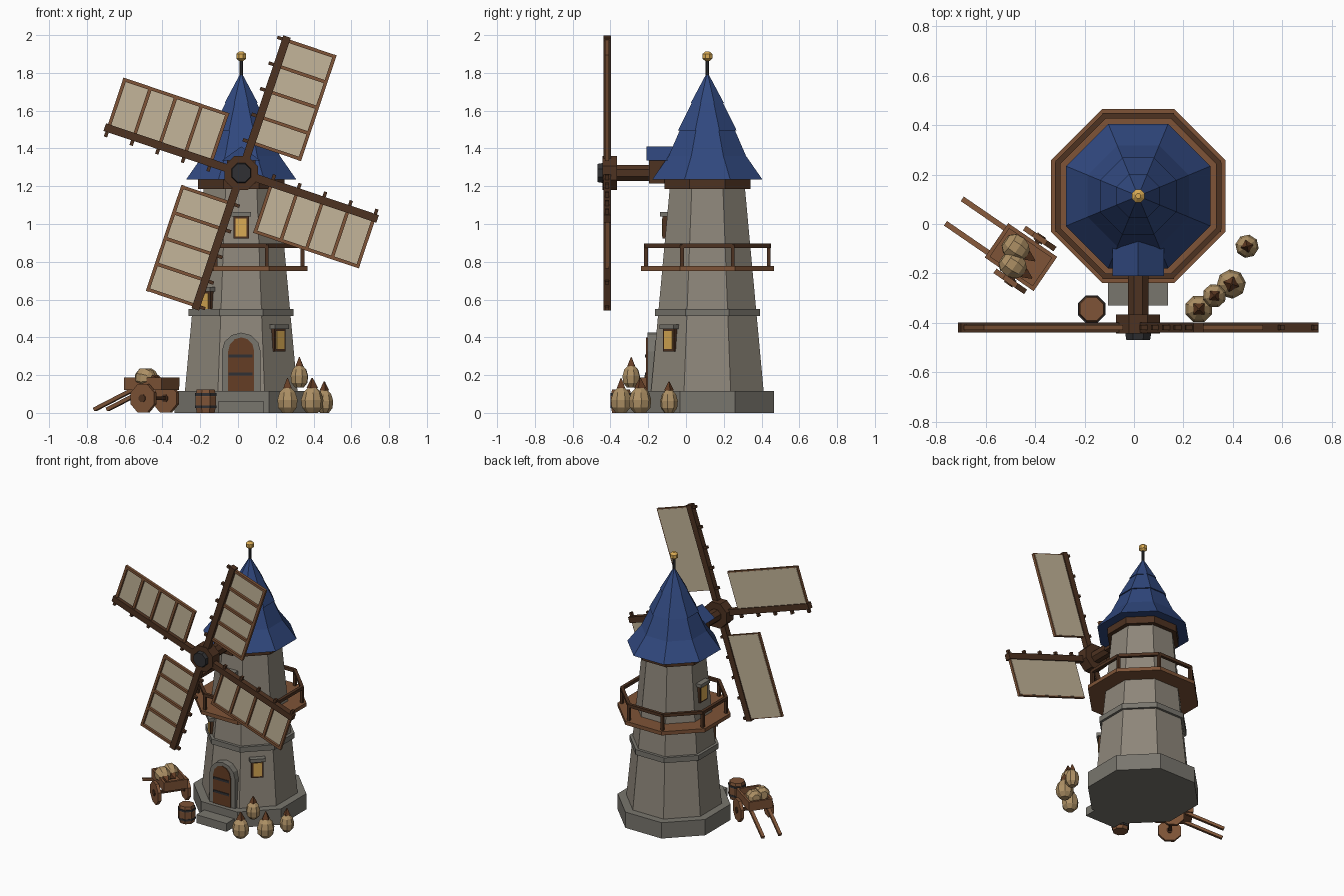
import bpy, bmesh, math
from mathutils import Matrix, Vector

if "Cube" in bpy.data.objects:
    bpy.data.objects.remove(bpy.data.objects["Cube"])

CX, CY = 0.017, 0.113          # tower axis
HUB_Z = 1.27
I = Matrix.Identity(4)
T = Matrix.Translation


def mat(name, rgb):
    m = bpy.data.materials.new(name)
    m.diffuse_color = (*rgb, 1)
    m.use_nodes = True
    m.node_tree.nodes["Principled BSDF"].inputs["Base Color"].default_value = m.diffuse_color
    return m


STONE = mat("stone", (0.27, 0.24, 0.195))
TRIM = mat("trim_stone", (0.19, 0.18, 0.155))
BLUE = mat("roof_blue", (0.03, 0.065, 0.21))
WOOD = mat("wood", (0.21, 0.088, 0.038))
DARK = mat("dark_wood", (0.075, 0.032, 0.015))
DOOR = mat("door_brown", (0.13, 0.047, 0.018))
GOLD = mat("gold", (0.70, 0.41, 0.09))
SACK = mat("sackcloth", (0.42, 0.28, 0.13))
SAIL = mat("sail_cloth", (0.55, 0.46, 0.32))
IRON = mat("iron", (0.03, 0.03, 0.033))


def finish(name, bm, m, M=I):
    bmesh.ops.recalc_face_normals(bm, faces=bm.faces)
    me = bpy.data.meshes.new(name)
    bm.to_mesh(me)
    bm.free()
    me.materials.append(m)
    ob = bpy.data.objects.new(name, me)
    ob.matrix_world = M
    bpy.context.collection.objects.link(ob)
    return ob


def box(name, lo, hi, m, M=I):
    bm = bmesh.new()
    bmesh.ops.create_cube(bm, size=1)
    for v in bm.verts:
        v.co = [(lo[i] + hi[i]) / 2 + v.co[i] * (hi[i] - lo[i]) for i in range(3)]
    return finish(name, bm, m, M)


def bar(name, p, q, w, h, m, M=I):
    # square bar from p to q
    p, q = Vector(p), Vector(q)
    d = q - p
    R = d.to_track_quat('X', 'Z').to_matrix().to_4x4()
    return box(name, (0, -w / 2, -h / 2), (d.length, w / 2, h / 2), m, M @ T(p) @ R)


def lathe(name, prof, m, M=I, n=8):
    # n-sided turned shape; profile gives distance to the flats, and height
    bm = bmesh.new()
    k = 1 / math.cos(math.pi / n)
    rings = [[bm.verts.new((a * k * math.cos((i + .5) * math.tau / n),
                            a * k * math.sin((i + .5) * math.tau / n), z))
              for i in range(n)] for a, z in prof]
    for r, s in zip(rings, rings[1:]):
        for i in range(n):
            j = (i + 1) % n
            bm.faces.new((r[i], r[j], s[j], s[i]))
    bm.faces.new(rings[0])
    bm.faces.new(rings[-1])
    return finish(name, bm, m, M)


def prism(name, pts, y0, y1, m, M=I):
    # x-z outline extruded along y
    bm = bmesh.new()
    f = [bm.verts.new((x, y0, z)) for x, z in pts]
    b = [bm.verts.new((x, y1, z)) for x, z in pts]
    bm.faces.new(f)
    bm.faces.new(b)
    for i in range(len(pts)):
        j = (i + 1) % len(pts)
        bm.faces.new((f[i], f[j], b[j], b[i]))
    return finish(name, bm, m, M)


def wall(z):
    return 0.298 - 0.092 * (z - 0.115)


AX = T((CX, CY, 0))

# tower
lathe("plinth", [(0.352, 0), (0.352, 0.115)], TRIM, AX)
lathe("tower_wall", [(wall(0.1), 0.1), (wall(1.2), 1.2)], STONE, AX)
lathe("stone_band", [(0.278, 0.512), (0.278, 0.55)], TRIM, AX)
lathe("roof_collar", [(0.228, 1.185), (0.228, 1.24)], DARK, AX)
box("door_step", (-0.105, -0.33, 0), (0.138, -0.2, 0.06), TRIM)

# roof tiers
for i, (a0, z0, a1, z1) in enumerate([(0.292, 1.235, 0.198, 1.37), (0.207, 1.355, 0.142, 1.505),
                                      (0.155, 1.495, 0.078, 1.65), (0.088, 1.64, 0.008, 1.79)]):
    lathe(f"roof_tier_{i}", [(a0, z0), (a1, z1)], BLUE, AX)
lathe("finial_pole", [(0.009, 1.76), (0.009, 1.88)], IRON, AX)
lathe("finial_ball", [(0.01, 1.862), (0.026, 1.875), (0.026, 1.9), (0.01, 1.914)], GOLD, AX)

# dormer over the sail shaft
prism("dormer_roof", [(CX - 0.104, 1.335), (CX + 0.104, 1.335), (CX, 1.41)], -0.21, 0.05, BLUE)
box("shaft_housing", (CX - 0.075, -0.195, 1.215), (CX + 0.075, 0.0, 1.337), DARK)

# balcony
lathe("balcony_deck", [(0.352, 0.75), (0.352, 0.777)], WOOD, AX)
R = 0.325 / math.cos(math.pi / 8)
corner = [(R * math.cos((i + .5) * math.pi / 4), R * math.sin((i + .5) * math.pi / 4)) for i in range(8)]
for i, c in enumerate(corner):
    d = corner[(i + 1) % 8]
    bar(f"balcony_post_{i}", (*c, 0.77), (*c, 0.89), 0.02, 0.02, DARK, AX)
    bar(f"balcony_rail_{i}", (*c, 0.885), (*d, 0.885), 0.022, 0.022, DARK, AX)


# arched door
def arch(w, z0, spring, rise):
    return [(CX - w, z0), (CX + w, z0)] + [
        (CX + w * math.cos(t * math.pi / 6), spring + rise * math.sin(t * math.pi / 6)) for t in range(7)]


prism("door_frame", arch(0.103, 0.1, 0.325, 0.1), -0.205, -0.1, TRIM)
prism("door", arch(0.069, 0.115, 0.325, 0.075), -0.211, -0.15, DOOR)
for z in (0.205, 0.3):
    box("door_hinge", (CX - 0.066, -0.216, z - 0.008), (CX + 0.06, -0.2, z + 0.008), IRON)

# windows: facing angle, middle height
for i, (ang, z) in enumerate([(-90, 0.982), (-45, 0.385), (-135, 0.585), (180, 0.95)]):
    M = AX @ Matrix.Rotation(math.radians(ang), 4, 'Z') @ T((wall(z), 0, z))
    box(f"window_frame_{i}", (-0.05, -0.041, -0.06), (0.018, 0.041, 0.06), DARK, M)
    box(f"window_pane_{i}", (-0.04, -0.029, -0.048), (0.022, 0.029, 0.048), GOLD, M)
    box(f"window_lintel_{i}", (-0.05, -0.052, 0.058), (0.032, 0.052, 0.082), TRIM, M)

# sail shaft and hub, turned along y
H = T((CX, 0, HUB_Z)) @ Matrix.Rotation(math.pi / 2, 4, 'X')
lathe("sail_shaft", [(0.042, 0.05), (0.042, 0.38)], DARK, H)
lathe("hub", [(0.089, 0.365), (0.089, 0.442)], DARK, H)
lathe("hub_cap", [(0.053, 0.44), (0.048, 0.468)], IRON, H)

# four sails; local x runs along the spar, the cloth hangs toward -z
for k in range(4):
    M = T((CX, 0, HUB_Z)) @ Matrix.Rotation(-math.radians(71.4 + 90 * k), 4, 'Y')
    box(f"sail_spar_{k}", (0.03, -0.438, -0.021), (0.762, -0.398, 0.021), DARK, M)
    box(f"sail_cloth_{k}", (0.165, -0.412, -0.272), (0.745, -0.406, 0), SAIL, M)
    box(f"sail_edge_{k}", (0.16, -0.428, -0.28), (0.752, -0.408, -0.262), WOOD, M)
    for j in range(5):
        u = 0.17 + j * 0.143
        box(f"sail_bar_{k}_{j}", (u - 0.009, -0.428, -0.275), (u + 0.009, -0.408, 0), WOOD, M)
        box(f"sail_stub_{k}_{j}", (u - 0.009, -0.428, 0), (u + 0.009, -0.408, 0.048), DARK, M)


# sacks, standing along local z
def sack(name, r, h, M):
    lathe(name, [(r * .5, 0), (r * .92, h * .2), (r, h * .5), (r * .8, h * .78), (r * .3, h)], SACK, M)
    lathe(name + "_tie", [(r * .42, h * .95), (r * .05, h * 1.33)], DOOR, M, 4)


for i, (x, y, z, r, h) in enumerate([(0.262, -0.344, 0, 0.053, 0.138), (0.393, -0.243, 0, 0.055, 0.138),
                                     (0.457, -0.09, 0, 0.044, 0.125), (0.325, -0.29, 0.135, 0.045, 0.12)]):
    sack(f"sack_{i}", r, h, T((x, y, z)) @ Matrix.Rotation(0.5 * i, 4, 'Z'))

# barrel
B = T((-0.171, -0.344, 0))
lathe("barrel", [(0.047, 0), (0.055, 0.04), (0.055, 0.085), (0.047, 0.125)], WOOD, B)
for z in (0.025, 0.09):
    lathe("barrel_hoop", [(0.056, z), (0.056, z + 0.014)], IRON, B)

# handcart; local x points to the handles
C = T((-0.457, -0.134, 0)) @ Matrix.Rotation(math.radians(145.5), 4, 'Z')
box("cart_bed", (-0.12, -0.083, 0.122), (0.12, 0.083, 0.142), WOOD, C)
for s in (-1, 1):
    box("cart_side", (-0.12, s * 0.076 - 0.008, 0.14), (0.12, s * 0.076 + 0.008, 0.188), WOOD, C)
    box("cart_end", (s * 0.112 - 0.008, -0.07, 0.14), (s * 0.112 + 0.008, 0.07, 0.188), WOOD, C)
    bar("cart_handle", (0.05, s * 0.06, 0.135), (0.325, s * 0.06, 0.018), 0.022, 0.02, WOOD, C)
    W = C @ T((-0.02, s * 0.105, 0.077)) @ Matrix.Rotation(math.pi / 2, 4, 'X')
    lathe("cart_wheel", [(0.075, -0.011), (0.075, 0.011)], WOOD, W)
    lathe("cart_wheel_hub", [(0.02, -0.016), (0.02, 0.016)], DARK, W)
bar("cart_axle", (-0.02, -0.1, 0.077), (-0.02, 0.1, 0.077), 0.02, 0.02, DARK, C)
for x, y, i in ((0.09, -0.02, 0), (0.06, 0.045, 1)):
    sack(f"cart_sack_{i}", 0.05, 0.11, C @ T((x, y, 0.192)) @ Matrix.Rotation(-math.radians(97), 4, 'Y'))
